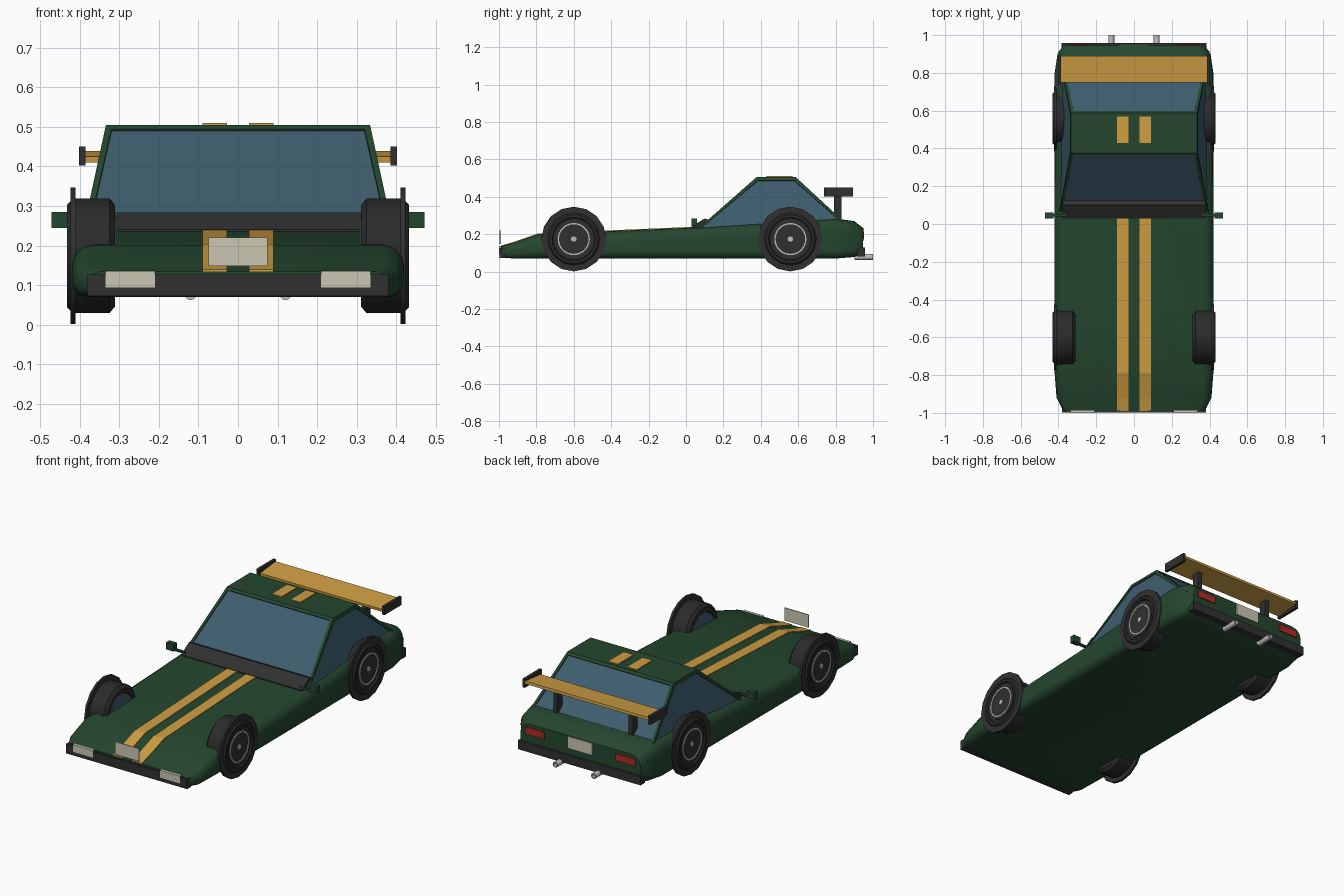
import bpy, bmesh
from math import sin, cos, pi, radians
from mathutils import Matrix

if "Cube" in bpy.data.objects:
    bpy.data.objects.remove(bpy.data.objects["Cube"])


def material(name, r, g, b):
    m = bpy.data.materials.new(name)
    m.use_nodes = True
    m.diffuse_color = (r, g, b, 1)
    m.node_tree.nodes["Principled BSDF"].inputs["Base Color"].default_value = (r, g, b, 1)
    return m


GREEN = material("dark_green_paint", 0.018, 0.062, 0.028)
GOLD = material("gold_paint", 0.62, 0.34, 0.055)
GLASS = material("blue_glass", 0.048, 0.11, 0.155)
BLACK = material("black_trim", 0.03, 0.03, 0.031)
RUBBER = material("tyre_rubber", 0.024, 0.024, 0.025)
CREAM = material("cream_white", 0.6, 0.57, 0.45)
RED = material("red_lamp", 0.43, 0.026, 0.02)
SILVER = material("silver_metal", 0.52, 0.52, 0.53)


def finish(name, bm, mats, smooth=False):
    bmesh.ops.recalc_face_normals(bm, faces=bm.faces)
    mesh = bpy.data.meshes.new(name)
    bm.to_mesh(mesh)
    bm.free()
    for m in mats:
        mesh.materials.append(m)
    ob = bpy.data.objects.new(name, mesh)
    bpy.context.collection.objects.link(ob)
    if smooth:
        bpy.ops.object.select_all(action="DESELECT")
        ob.select_set(True)
        bpy.context.view_layer.objects.active = ob
        bpy.ops.object.shade_smooth_by_angle(angle=radians(35))
    return ob


def box(name, mat, x, y, z, tilt=0):
    """Box from (low, high) ranges, tilted about x."""
    bm = bmesh.new()
    mid = [(a + b) / 2 for a, b in (x, y, z)]
    size = [b - a for a, b in (x, y, z)]
    mtx = Matrix.Translation(mid) @ Matrix.Rotation(tilt, 4, "X") @ Matrix.Diagonal((*size, 1))
    bmesh.ops.create_cube(bm, size=1, matrix=mtx)
    return finish(name, bm, [mat])


def loft(bm, rings, closed=False):
    """Skin a list of equal vertex rings, capped or joined end to end."""
    rings = [[bm.verts.new(p) for p in ring] for ring in rings]
    n = len(rings[0])
    pairs = list(zip(rings, rings[1:])) + ([(rings[-1], rings[0])] if closed else [])
    for a, b in pairs:
        for i in range(n):
            j = (i + 1) % n
            bm.faces.new((a[i], a[j], b[j], b[i]))
    if not closed:
        bm.faces.new(rings[0])
        bm.faces.new(rings[-1])


def prism(name, mat, x, profile):
    """Side-view (y, z) outline extruded between two x values."""
    bm = bmesh.new()
    loft(bm, [[(px, y, z) for y, z in profile] for px in x])
    return finish(name, bm, [mat])


def lathe(name, mat, centre, profile, sides, closed=False):
    """(x, radius) profile spun about the x axis."""
    bm = bmesh.new()
    cy, cz = centre
    loft(bm, [[(x, cy + r * cos(2 * pi * i / sides), cz + r * sin(2 * pi * i / sides))
               for i in range(sides)] for x, r in profile], closed)
    return finish(name, bm, [mat], True)


def mirrored(s, low, high):
    return tuple(sorted((s * low, s * high)))


# Body shell: rounded sections along y (y, half width, top, bottom)
STATIONS = [(-0.99, 0.375, 0.135, 0.075), (-0.92, 0.41, 0.155, 0.07),
            (-0.79, 0.42, 0.2, 0.07), (-0.44, 0.422, 0.215, 0.07),
            (0.03, 0.422, 0.235, 0.07), (0.8, 0.42, 0.283, 0.07),
            (0.9, 0.405, 0.27, 0.078), (0.945, 0.375, 0.235, 0.1)]


def section(y, w, top, bottom):
    height = top - bottom
    r_top, r_bot = min(0.055, 0.5 * height), min(0.04, 0.35 * height)
    corners = [(w - r_top, top - r_top, r_top, 0), (r_top - w, top - r_top, r_top, 1),
               (r_bot - w, bottom + r_bot, r_bot, 2), (w - r_bot, bottom + r_bot, r_bot, 3)]
    return [(cx + r * cos(pi / 2 * (q + k / 4)), y, cz + r * sin(pi / 2 * (q + k / 4)))
            for cx, cz, r, q in corners for k in range(5)]


bm = bmesh.new()
loft(bm, [section(*s) for s in STATIONS])
finish("body", bm, [GREEN], True)

# Cabin with inset windows on its four sloping sides
bm = bmesh.new()
loft(bm, [[(-w, front, z), (w, front, z), (w, back, z), (-w, back, z)]
          for w, front, back, z in ((0.4, 0.03, 0.917, 0.2), (0.334, 0.377, 0.587, 0.505))])
bmesh.ops.recalc_face_normals(bm, faces=bm.faces)
windows = [f for f in bm.faces if abs(f.normal.z) < 0.95]
bmesh.ops.inset_individual(bm, faces=windows, thickness=0.021, depth=0)
bmesh.ops.inset_individual(bm, faces=windows, thickness=0.001, depth=-0.005)
for f in windows:
    f.material_index = 1
finish("cabin", bm, [GREEN, GLASS])

prism("windscreen_cowl", BLACK, (-0.378, 0.378),
      [(0.03, 0.22), (0.03, 0.241), (0.1, 0.284), (0.14, 0.27), (0.14, 0.22)])

# Hood and roof stripes
hood = [(y, top) for y, w, top, b in STATIONS[:5]]
for s, side in ((1, "left"), (-1, "right")):
    outline = [(y, z + 0.004) for y, z in hood] + [(y, z - 0.004) for y, z in reversed(hood)]
    prism(side + "_hood_stripe", GOLD, mirrored(s, 0.028, 0.09), outline)
    box(side + "_roof_stripe", GOLD, mirrored(s, 0.028, 0.09), (0.43, 0.57), (0.502, 0.51))

# Bumpers and number plates
box("front_bumper", BLACK, (-0.38, 0.38), (-0.998, -0.965), (0.073, 0.127))
box("rear_bumper", BLACK, (-0.385, 0.385), (0.915, 0.957), (0.08, 0.13))
box("front_plate", CREAM, (-0.075, 0.075), (-0.996, -0.99), (0.148, 0.22))
box("rear_plate", CREAM, (-0.077, 0.077), (0.943, 0.951), (0.165, 0.232))

# Rear wing
box("wing_blade", GOLD, (-0.39, 0.39), (0.75, 0.89), (0.417, 0.432), radians(6))

for s, side in ((1, "left"), (-1, "right")):
    box(side + "_wing_end_plate", BLACK, mirrored(s, 0.386, 0.402), (0.738, 0.892), (0.402, 0.45))
    box(side + "_wing_post", BLACK, mirrored(s, 0.222, 0.25), (0.79, 0.832), (0.25, 0.42))

    # Lamps
    box(side + "_headlamp", CREAM, mirrored(s, 0.21, 0.335), (-1.0, -0.972), (0.094, 0.136))
    box(side + "_tail_lamp", RED, mirrored(s, 0.225, 0.345), (0.938, 0.951), (0.175, 0.215))

    # Exhaust pipe with hollow end
    lathe(side + "_exhaust", SILVER, (0, 0), [(0, 0.016), (0.1, 0.016), (0.1, 0.011), (0.06, 0.011)],
          12).matrix_world = Matrix.Translation((s * 0.12, 0.9, 0.078)) @ Matrix.Rotation(pi / 2, 4, "Z")

    # Door mirror
    box(side + "_mirror", GREEN, mirrored(s, 0.425, 0.472), (0.03, 0.06), (0.245, 0.285))
    box(side + "_mirror_stalk", GREEN, mirrored(s, 0.36, 0.43), (0.04, 0.052), (0.244, 0.256))

    # Wheels
    for end, y in (("front", -0.6), ("rear", 0.558)):
        name, hub = side + "_" + end, (y, 0.174)
        lathe(name + "_tyre", RUBBER, hub,
              [(s * x, r) for x, r in ((0.33, 0.1), (0.311, 0.105), (0.311, 0.128), (0.325, 0.145),
                                       (0.417, 0.145), (0.432, 0.13), (0.432, 0.116), (0.424, 0.112))], 28)
        lathe(name + "_rim", BLACK, hub, [(s * 0.4, 0.1), (s * 0.427, 0.1), (s * 0.427, 0.02)], 24)
        lathe(name + "_rim_ring", SILVER, hub,
              [(s * x, r) for x, r in ((0.42, 0.079), (0.431, 0.079), (0.431, 0.086), (0.42, 0.086))], 28, True)
        lathe(name + "_hub_cap", SILVER, hub, [(s * 0.42, 0.015), (s * 0.432, 0.015)], 10)
        lathe(name + "_inner_disc", GLASS, hub, [(s * 0.309, 0.1), (s * 0.335, 0.1)], 24)
        lathe(name + "_arch_ring", BLACK, hub,
              [(s * x, r) for x, r in ((0.411, 0.14), (0.424, 0.14), (0.424, 0.173), (0.411, 0.173))], 16, True)
